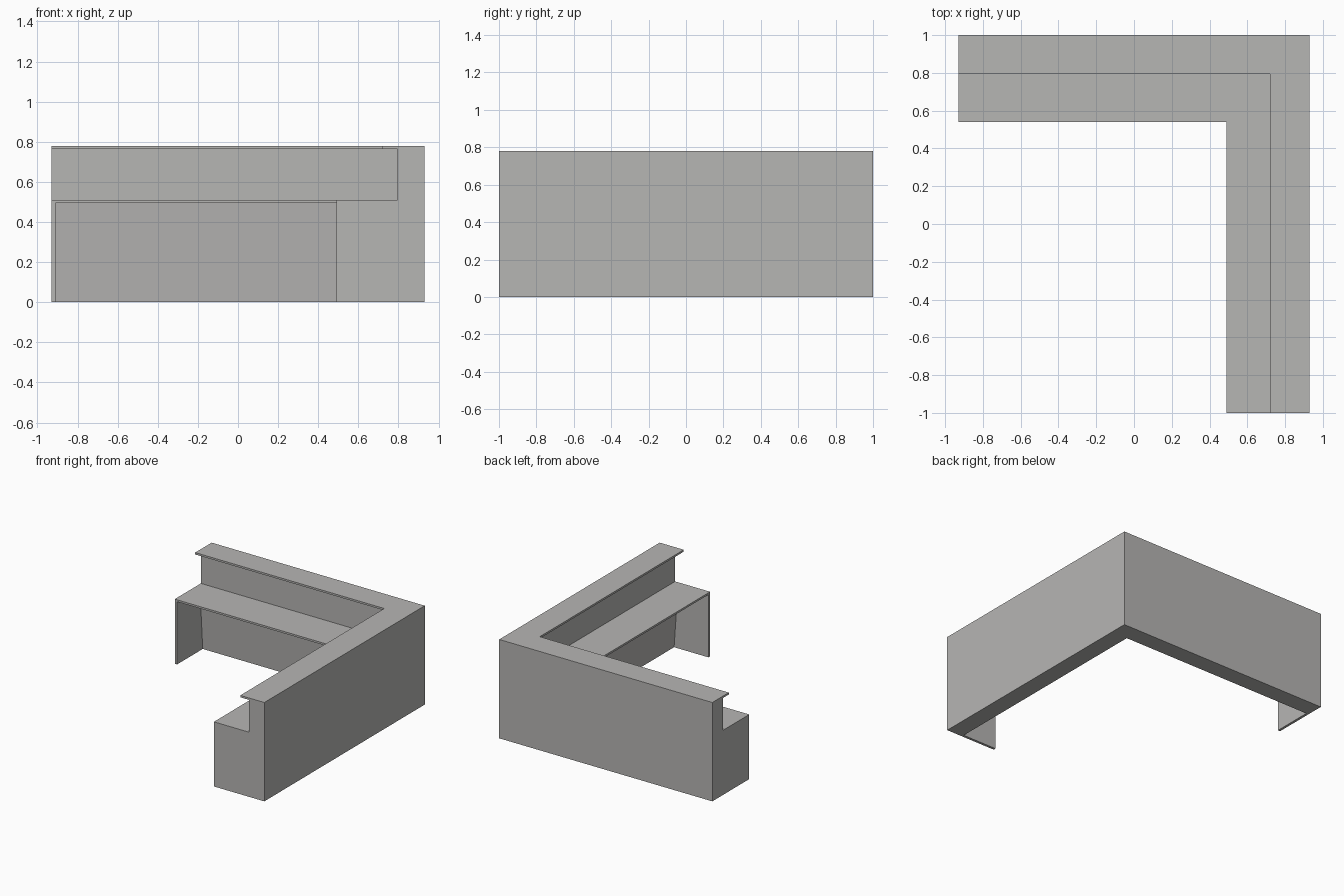
import bpy, bmesh

if "Cube" in bpy.data.objects:
    bpy.data.objects.remove(bpy.data.objects["Cube"])

mat = bpy.data.materials.new("warm grey")
mat.diffuse_color = (0.47, 0.465, 0.455, 1)
mat.use_nodes = True
mat.node_tree.nodes["Principled BSDF"].inputs["Base Color"].default_value = mat.diffuse_color

X, Y = 0.93, 1.0          # outer half sizes
DX, DY = 0.44, 0.46       # desk depth of the side arm and of the back arm
H, DESK, T = 0.78, 0.51, 0.015


def finish(name, bm):
    bmesh.ops.recalc_face_normals(bm, faces=bm.faces)
    me = bpy.data.meshes.new(name)
    bm.to_mesh(me)
    bm.free()
    me.materials.append(mat)
    ob = bpy.data.objects.new(name, me)
    bpy.context.collection.objects.link(ob)
    return ob


def sweep_l(name, profile):
    """Sweep (depth x, depth y, z) profile along the L path with a mitred corner."""
    bm = bmesh.new()
    rings = [
        [bm.verts.new((-X, Y - dy, z)) for dx, dy, z in profile],
        [bm.verts.new((X - dx, Y - dy, z)) for dx, dy, z in profile],
        [bm.verts.new((X - dx, -Y, z)) for dx, dy, z in profile],
    ]
    n = len(profile)
    for a, b in zip(rings, rings[1:]):
        for i in range(n):
            j = (i + 1) % n
            bm.faces.new((a[i], a[j], b[j], b[i]))
    bm.faces.new(rings[0])
    bm.faces.new(rings[2])
    finish(name, bm)


def box(name, lo, hi):
    bm = bmesh.new()
    bmesh.ops.create_cube(bm, size=1)
    for v in bm.verts:
        v.co = [hi[k] if v.co[k] > 0 else lo[k] for k in range(3)]
    finish(name, bm)


# L-shaped outer wall, slightly raked on the inside below the worktop
sweep_l("outer_wall", [(0, 0, 0), (0.14, 0.14, 0), (0.175, 0.175, DESK - T),
                       (0.135, 0.135, DESK - T), (0.135, 0.135, H), (0, 0, H)])

# Thin ledge overhanging the inside at the top of the wall
sweep_l("counter_ledge", [(0.135, 0.135, H - T), (0.21, 0.205, H - T),
                          (0.21, 0.205, H), (0.135, 0.135, H)])

# Lower worktop
sweep_l("worktop", [(0.135, 0.135, DESK - T), (DX, DY, DESK - T),
                    (DX, DY, DESK), (0.135, 0.135, DESK)])

# Panels closing both ends under the worktop
box("back_arm_end_panel", (-X, Y - DY, 0), (-X + 0.02, Y - 0.135, DESK - T))
box("side_arm_end_panel", (X - DX, -Y, 0), (X - 0.135, -Y + 0.02, DESK - T))
